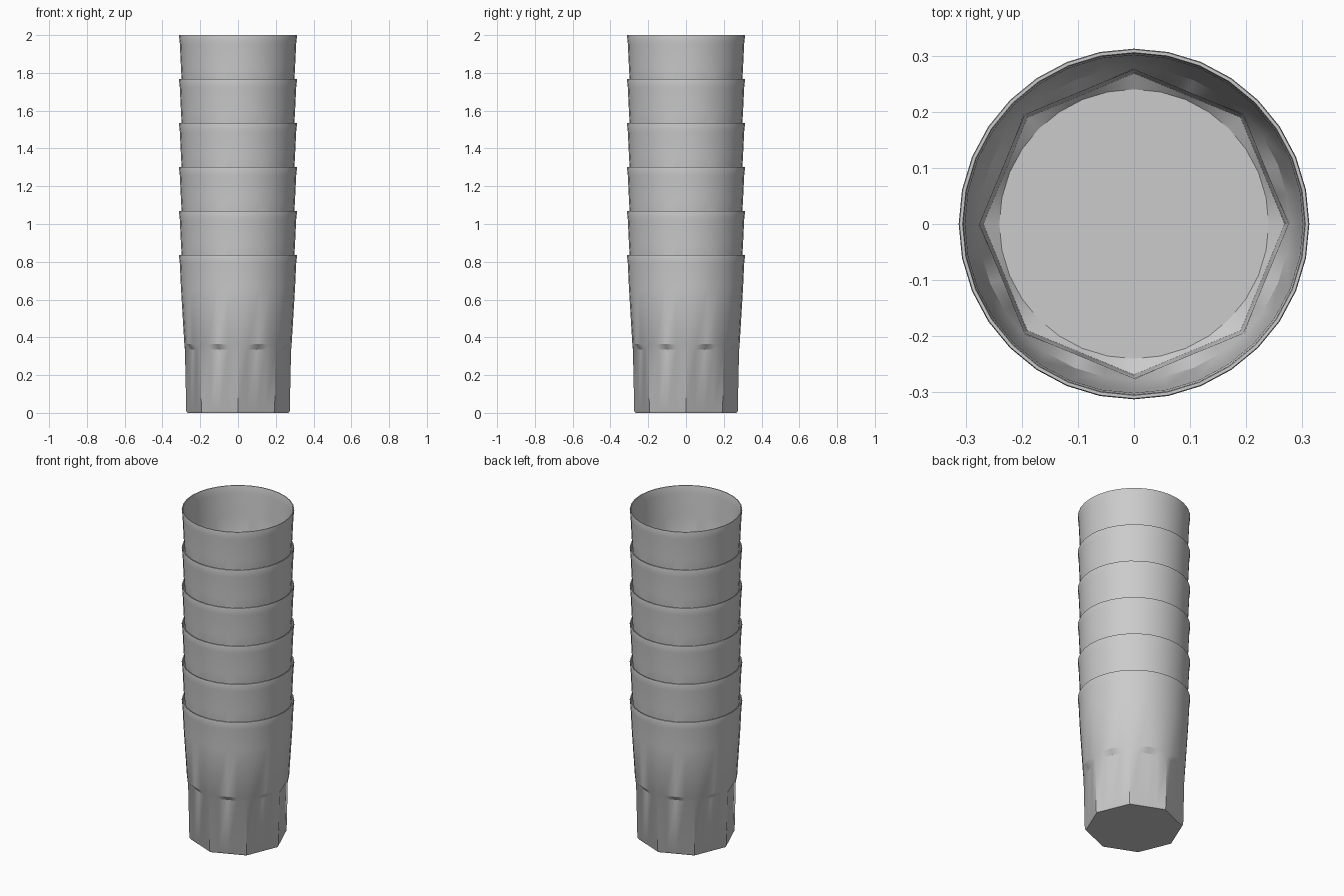
import bpy, bmesh
from math import cos, sin, pi

if "Cube" in bpy.data.objects:
    bpy.data.objects.remove(bpy.data.objects["Cube"])

SEGS = 32
PITCH = 0.233
COUNT = 6

# (radius at octagon corners, height, octagon blend: 1 = octagon, 0 = round)
OUTER = [(0.268, 0.0, 1), (0.274, 0.01, 1), (0.281, 0.335, 1), (0.2835, 0.365, 0),
         (0.302, 0.66, 0), (0.308, 0.79, 0), (0.3125, 0.829, 0), (0.3110, 0.835, 0)]
INNER = [(0.3055, 0.835, 0), (0.304, 0.829, 0), (0.301, 0.79, 0), (0.296, 0.66, 0),
         (0.2775, 0.365, 0), (0.275, 0.335, 1), (0.2685, 0.025, 1), (0.240, 0.012, 0)]


def ring(bm, radius, height, octagon):
    verts = []
    for i in range(SEGS):
        a = 2 * pi * i / SEGS
        flat = cos(pi / 8) / cos(a % (pi / 4) - pi / 8)
        r = radius * (flat if octagon else 1)
        # scalloped transition dips at the octagon corners
        z = height
        if not octagon and 0.36 < height < 0.37:
            z -= 0.012 * (flat - cos(pi / 8)) / (1 - cos(pi / 8))
        verts.append(bm.verts.new((r * cos(a), r * sin(a), z)))
    return verts


def cup_mesh():
    bm = bmesh.new()
    rings = [ring(bm, *p) for p in OUTER + INNER]
    for lo, hi in zip(rings, rings[1:]):
        for i in range(SEGS):
            j = (i + 1) % SEGS
            bm.faces.new((lo[i], lo[j], hi[j], hi[i]))
    # underside and inner floor
    bm.faces.new(rings[0][::-1])
    bm.faces.new(rings[-1])
    bm.normal_update()
    mesh = bpy.data.meshes.new("cup")
    bm.to_mesh(mesh)
    bm.free()
    return mesh


# Stack of identical nested cups
mesh = cup_mesh()
for k in range(COUNT):
    cup = bpy.data.objects.new(f"cup_{k + 1}", mesh)
    cup.location.z = k * PITCH
    bpy.context.collection.objects.link(cup)

bpy.context.view_layer.objects.active = cup
cup.select_set(True)
mesh.polygons.foreach_set("use_smooth", [True] * len(mesh.polygons))
mesh.set_sharp_from_angle(angle=pi / 6)
